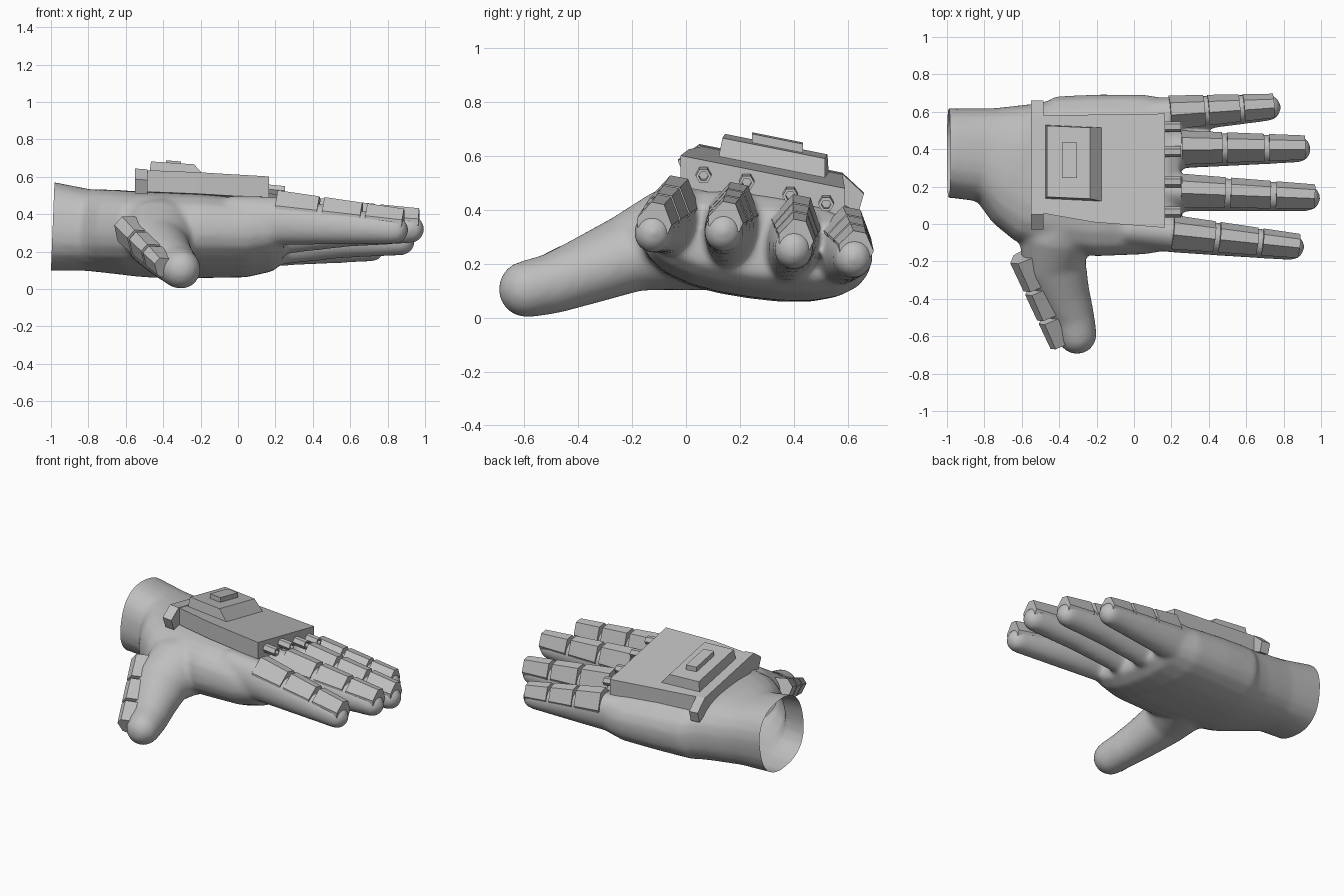
import bpy
import bmesh
from math import sin, cos, pi
from mathutils import Vector

cube = bpy.data.objects.get("Cube")
if cube:
    bpy.data.objects.remove(cube, do_unlink=True)

grey = bpy.data.materials.new("plain grey")
grey.use_nodes = True
grey.diffuse_color = (0.52, 0.52, 0.52, 1)
grey.node_tree.nodes["Principled BSDF"].inputs["Base Color"].default_value = (0.52, 0.52, 0.52, 1)


def make_object(name, bm):
    bmesh.ops.recalc_face_normals(bm, faces=bm.faces)
    mesh = bpy.data.meshes.new(name)
    bm.to_mesh(mesh)
    bm.free()
    mesh.materials.append(grey)
    obj = bpy.data.objects.new(name, mesh)
    bpy.context.collection.objects.link(obj)
    return obj


def bridge(bm, rings):
    """Skin a list of equal point rings and cap both ends."""
    rings = [[bm.verts.new(p) for p in ring] for ring in rings]
    n = len(rings[0])
    for a, b in zip(rings, rings[1:]):
        for i in range(n):
            j = (i + 1) % n
            bm.faces.new((a[i], a[j], b[j], b[i]))
    bm.faces.new(rings[0][::-1])
    bm.faces.new(rings[-1])


def frame(tangent, up):
    side = Vector(up).cross(tangent).normalized()
    return side, tangent.cross(side).normalized()


def limb(bm, sections, up, power=2.0, dome=False):
    """Loft rounded sections (x, y, z, half width, half height)."""
    pts = [Vector(s[:3]) for s in sections]
    stations = []
    for i, s in enumerate(sections):
        t = (pts[min(i + 1, len(pts) - 1)] - pts[max(i - 1, 0)]).normalized()
        stations.append((pts[i], t, s[3], s[4]))
    if dome:
        p, t, w, h = stations[-1]
        for k in range(1, 5):
            a = k * pi / 9
            stations.append((p + t * w * sin(a), t, w * cos(a), h * cos(a)))
    rings = []
    for p, t, w, h in stations:
        side, top = frame(t, up)
        ring = []
        for k in range(24):
            c, s = cos(k * pi / 12), sin(k * pi / 12)
            m = (abs(c) ** power + abs(s) ** power) ** (-1 / power)
            ring.append(p + side * w * c * m + top * h * s * m)
        rings.append(ring)
    bridge(bm, rings)


def armour(name, start, end, widths, heights, up):
    """Three ridged plates running along a finger."""
    start, end = Vector(start), Vector(end)
    side, top = frame((end - start).normalized(), up)
    profile = ((-0.85, 0.1), (-0.97, 0.4), (-0.35, 1), (0.35, 1), (0.97, 0.4), (0.85, 0.1))
    bm = bmesh.new()
    for a, b in ((0, 0.33), (0.37, 0.67), (0.71, 1)):
        rings = []
        for f in (a, b):
            p = start.lerp(end, f)
            w = widths[0] + (widths[1] - widths[0]) * f
            h = heights[0] + (heights[1] - heights[0]) * f
            rings.append([p + side * w * u + top * h * v for u, v in profile])
        bridge(bm, rings)
    return make_object(name, bm)


# Bare hand: palm, fingers and thumb fused into one skin
TILT = (0, 0.14, 1)
hand = bmesh.new()
limb(hand, [(-1.08, 0.38, 0.335, 0.235, 0.235), (-1.0, 0.38, 0.335, 0.235, 0.235),
            (-0.8, 0.37, 0.315, 0.25, 0.215), (-0.65, 0.325, 0.305, 0.335, 0.22),
            (-0.55, 0.285, 0.295, 0.385, 0.22), (-0.45, 0.275, 0.29, 0.41, 0.22),
            (-0.2, 0.26, 0.285, 0.435, 0.215), (0.05, 0.265, 0.275, 0.43, 0.2),
            (0.18, 0.265, 0.28, 0.41, 0.172), (0.25, 0.265, 0.28, 0.37, 0.12)], TILT, 2.5)

fingers = {  # base, end, armour heights, half height of the skin at the base
    "index": ((0.2, -0.055, 0.365), (0.84, -0.122, 0.315), (0.16, 0.115), 0.13),
    "middle": ((0.25, 0.165, 0.335), (0.925, 0.14, 0.32), (0.165, 0.11), 0.15),
    "ring": ((0.25, 0.395, 0.28), (0.875, 0.4, 0.255), (0.175, 0.11), 0.15),
    "little": ((0.19, 0.583, 0.25), (0.715, 0.622, 0.222), (0.16, 0.1), 0.13),
}
for name, (base, end, heights, depth) in fingers.items():
    b, e = Vector(base), Vector(end)
    root = b - (e - b) * 0.4
    mid = b.lerp(e, 0.5)
    limb(hand, [(*root, 0.09, depth * 0.9), (*b, 0.096, depth), (*mid, 0.085, 0.103),
                (*e, 0.072, 0.076)], TILT, dome=True)
    armour(name + "_finger_armour", base, e + (e - b) * 0.06, (0.096, 0.068), heights, (0, 0.2, 1))

limb(hand, [(-0.36, 0.1, 0.31, 0.21, 0.22), (-0.42, -0.08, 0.285, 0.185, 0.205),
            (-0.425, -0.22, 0.235, 0.142, 0.172), (-0.37, -0.38, 0.17, 0.124, 0.138),
            (-0.325, -0.5, 0.125, 0.112, 0.115), (-0.305, -0.59, 0.106, 0.107, 0.107)],
     (-1, -0.3, 0.3), dome=True)
armour("thumb_armour", (-0.55, -0.145, 0.29), (-0.365, -0.62, 0.095), (0.09, 0.06),
       (0.135, 0.1), (-0.65, -0.5, 0.53))

skin = make_object("hand", hand)
bpy.context.view_layer.objects.active = skin
remesh = skin.modifiers.new("fuse", 'REMESH')
remesh.mode = 'VOXEL'
remesh.voxel_size = 0.014
smooth = skin.modifiers.new("soften", 'SMOOTH')
smooth.iterations = 14
smooth.factor = 0.5
for mod in ("fuse", "soften"):
    bpy.ops.object.modifier_apply(modifier=mod)

# Open wrist
bm = bmesh.new()
bm.from_mesh(skin.data)
bmesh.ops.bisect_plane(bm, geom=bm.verts[:] + bm.edges[:] + bm.faces[:], plane_co=(-1, 0, 0.1),
                       plane_no=(1, 0, -0.04), clear_inner=True)
bm.to_mesh(skin.data)
bm.free()
skin.data.polygons.foreach_set("material_index", [0] * len(skin.data.polygons))
skin.data.polygons.foreach_set("use_smooth", [True] * len(skin.data.polygons))


def deck(x, y, h):
    """Point at height h over the sloping back of the hand."""
    return Vector((x, y, 0.63 - 0.2 * (y - 0.08) - 0.075 * (x + 0.48) + h))


def slab(name, low, high, h0, h1):
    bm = bmesh.new()
    bridge(bm, [[deck(x, y, h0) for x, y in low], [deck(x, y, h1) for x, y in high]])
    return make_object(name, bm)


# Stacked plates on the back of the hand
outline = [(-0.53, 0.065), (-0.22, 0.01), (0.165, -0.02), (0.165, 0.59), (-0.53, 0.58)]
slab("back_plate", outline, outline, -0.115, 0)
slab("raised_block", [(-0.475, 0.135), (-0.165, 0.12), (-0.165, 0.515), (-0.475, 0.53)],
     [(-0.465, 0.145), (-0.235, 0.135), (-0.235, 0.515), (-0.465, 0.525)], -0.01, 0.066)
outline = [(-0.385, 0.245), (-0.305, 0.245), (-0.305, 0.435), (-0.385, 0.435)]
slab("top_button", outline, outline, 0.06, 0.098)

# Bracket wrapping the rear edge, with ears bent down
bracket = [(-0.03, -0.07), (0.05, 0.003), (0.58, 0.003), (0.66, -0.055),
           (0.64, -0.13), (0.57, -0.11), (0.06, -0.11), (0, -0.14)]
bm = bmesh.new()
bridge(bm, [[deck(x, y, h) for y, h in bracket] for x in (-0.55, -0.485)])
make_object("rear_bracket", bm)

# Hollow hexagonal tubes in front of the plate
for i, (y, z) in enumerate(((0.065, 0.53), (0.225, 0.505), (0.387, 0.457), (0.52, 0.425))):
    bm = bmesh.new()
    rings = []
    for x, r in ((0.12, 0.029), (0.25, 0.029), (0.25, 0.018), (0.2, 0.018)):
        rings.append([(x, y + r * cos(k * pi / 3), z + r * sin(k * pi / 3) - 0.1 * (x - 0.2))
                      for k in range(6)])
    bridge(bm, rings)
    make_object("tube_%d" % (i + 1), bm)
